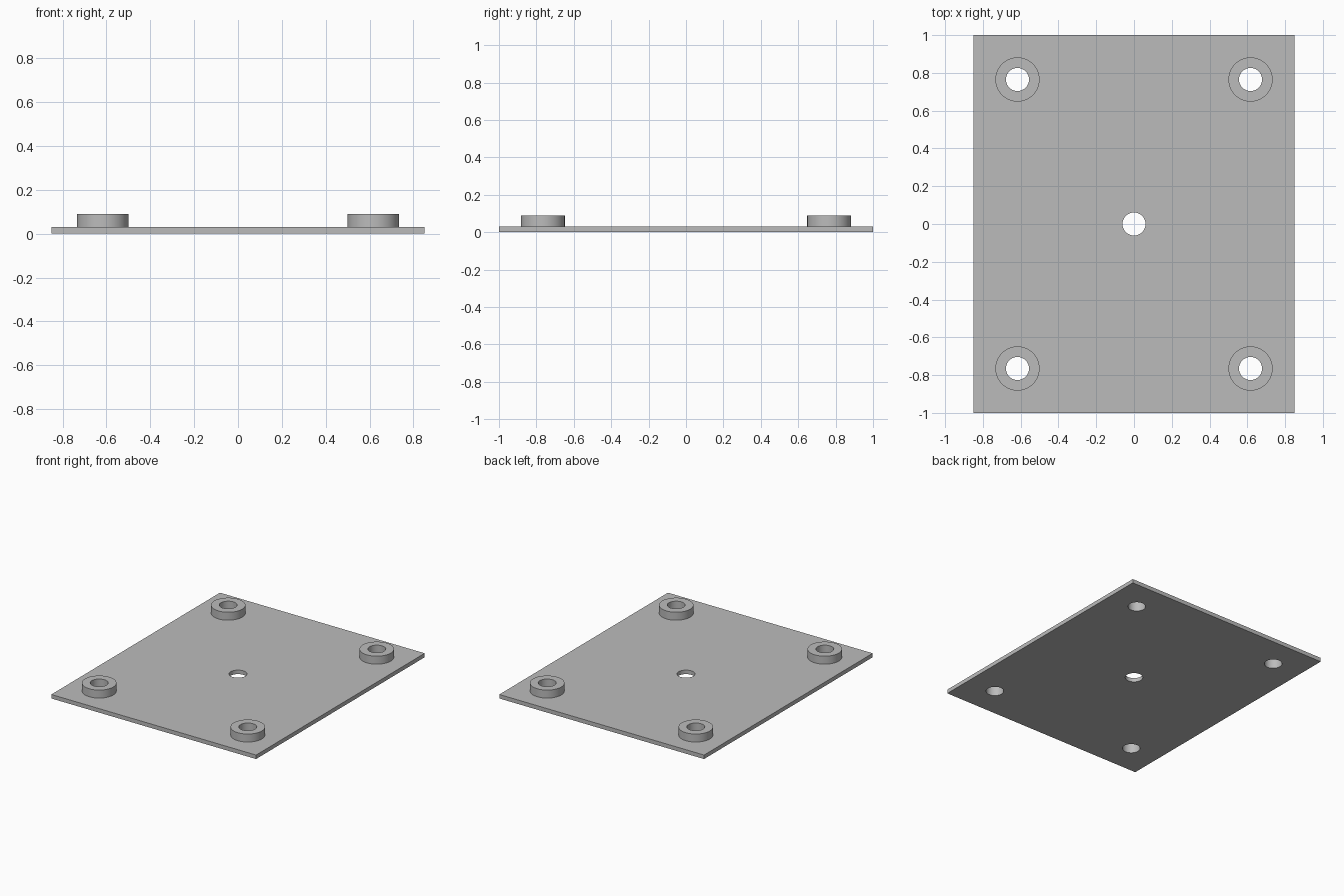
import bpy, bmesh, math
from mathutils import Matrix

cube = bpy.data.objects.get("Cube")
if cube:
    bpy.data.objects.remove(cube, do_unlink=True)

WIDTH, LENGTH, THICK = 1.70, 2.0, 0.03
BOSS_TOP, BOSS_R, HOLE_R = 0.09, 0.117, 0.061
CORNERS = [(sx * 0.617, sy * 0.765) for sx in (-1, 1) for sy in (-1, 1)]

# Plain grey material
grey = bpy.data.materials.new("plain_grey")
grey.use_nodes = True
colour = (0.5, 0.5, 0.5, 1)
grey.diffuse_color = colour
grey.node_tree.nodes["Principled BSDF"].inputs["Base Color"].default_value = colour


def make_object(name, bm):
    mesh = bpy.data.meshes.new(name)
    bm.to_mesh(mesh)
    bm.free()
    mesh.materials.append(grey)
    obj = bpy.data.objects.new(name, mesh)
    bpy.context.collection.objects.link(obj)
    return obj


def cylinders(name, centres, radius, bottom, top):
    bm = bmesh.new()
    for x, y in centres:
        bmesh.ops.create_cone(bm, cap_ends=True, segments=64, radius1=radius,
                              radius2=radius, depth=top - bottom,
                              matrix=Matrix.Translation((x, y, (top + bottom) / 2)))
    return make_object(name, bm)


def combine(target, tool, operation):
    mod = target.modifiers.new(tool.name, 'BOOLEAN')
    mod.operation = operation
    mod.solver = 'EXACT'
    mod.object = tool
    tool.hide_render = True
    bpy.ops.object.modifier_apply(modifier=mod.name)
    bpy.data.objects.remove(tool, do_unlink=True)


# Flat rectangular plate
bm = bmesh.new()
bmesh.ops.create_cube(bm, size=1, matrix=Matrix.Translation((0, 0, THICK / 2))
                      @ Matrix.Diagonal((WIDTH, LENGTH, THICK, 1)))
plate = make_object("mounting_plate", bm)
bpy.ops.object.select_all(action='DESELECT')
bpy.context.view_layer.objects.active = plate
plate.select_set(True)

# Raised corner bosses, then through holes in the bosses and the centre
combine(plate, cylinders("corner_bosses", CORNERS, BOSS_R, THICK / 2, BOSS_TOP), 'UNION')
combine(plate, cylinders("hole_drills", CORNERS + [(0, 0)], HOLE_R, -0.1, 0.2), 'DIFFERENCE')

bpy.ops.object.shade_smooth_by_angle(angle=math.radians(30))
